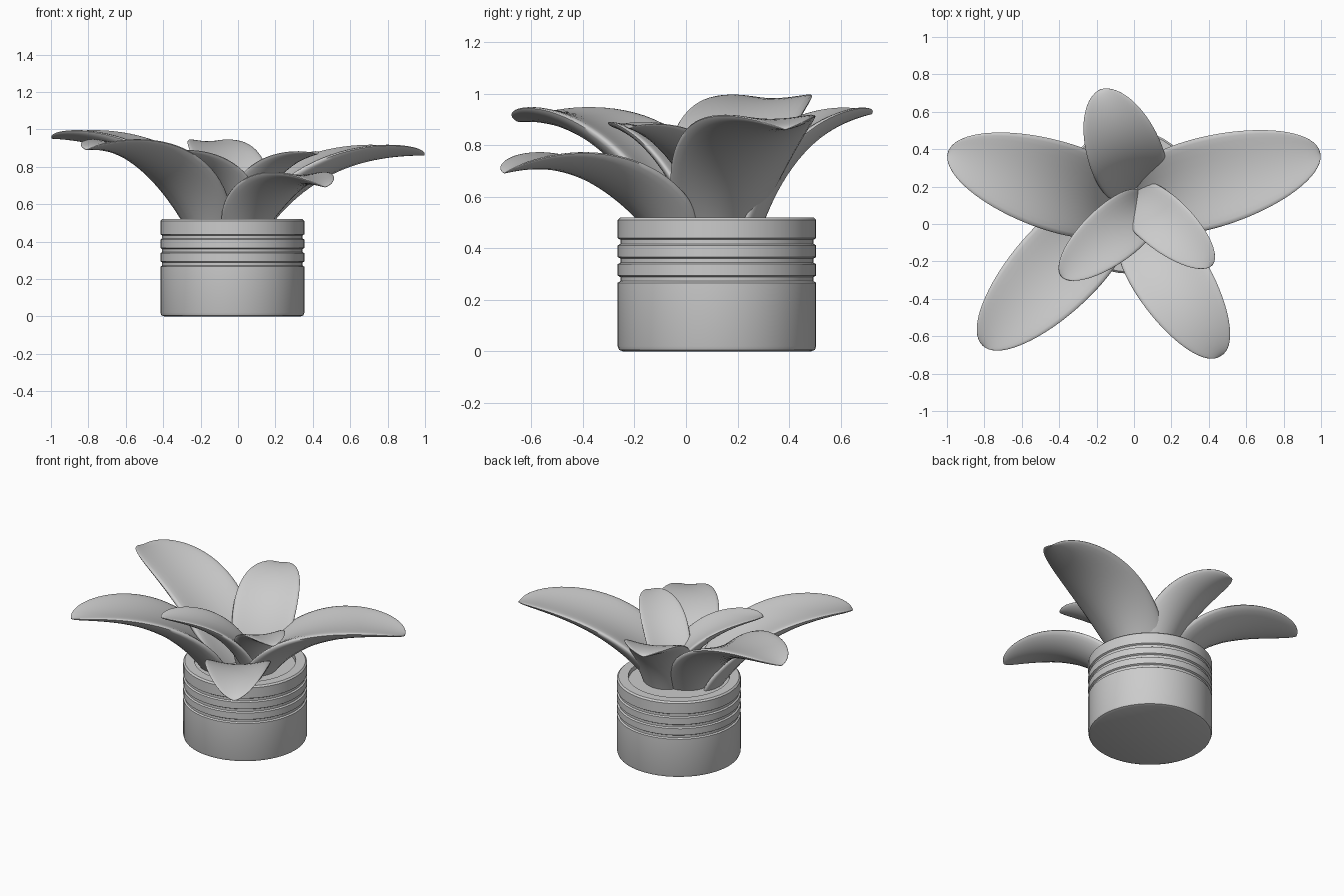
import bpy, bmesh, math
from mathutils import Vector

cube = bpy.data.objects.get("Cube")
if cube:
    bpy.data.objects.remove(cube, do_unlink=True)

GREY = (0.6, 0.6, 0.6, 1.0)
mat = bpy.data.materials.new("plain grey")
mat.use_nodes = True
mat.diffuse_color = GREY
mat.node_tree.nodes["Principled BSDF"].inputs["Base Color"].default_value = GREY


def finish(name, bm, angle):
    bmesh.ops.remove_doubles(bm, verts=bm.verts, dist=1e-5)
    bmesh.ops.recalc_face_normals(bm, faces=bm.faces)
    mesh = bpy.data.meshes.new(name)
    bm.to_mesh(mesh)
    bm.free()
    obj = bpy.data.objects.new(name, mesh)
    bpy.context.collection.objects.link(obj)
    mesh.materials.append(mat)
    bpy.ops.object.select_all(action="DESELECT")
    obj.select_set(True)
    bpy.context.view_layer.objects.active = obj
    bpy.ops.object.shade_smooth_by_angle(angle=math.radians(angle))


# Pot: lathed wall with three grooves, a flat rim and a recessed filling
def pot(center, radius, height):
    profile = [(0, 0), (radius - 0.02, 0), (radius - 0.005, 0.006), (radius, 0.02)]
    for z in (0.28, 0.352, 0.425):
        profile += [(radius, z - 0.014), (radius - 0.01, z - 0.008),
                    (radius - 0.01, z + 0.008), (radius, z + 0.014)]
    profile += [(radius, height - 0.01), (radius - 0.01, height),
                (radius - 0.07, height), (radius - 0.07, height - 0.03), (0, height - 0.03)]
    bm = bmesh.new()
    verts = [bm.verts.new((center[0] + r, center[1], z)) for r, z in profile]
    edges = [bm.edges.new(pair) for pair in zip(verts, verts[1:])]
    bmesh.ops.spin(bm, geom=verts + edges, cent=(*center, 0), axis=(0, 0, 1),
                   angle=math.tau, steps=48, use_merge=True)
    finish("pot", bm, 35)


# Leaf: elliptical blade with a thick cupped section, swept along an arching spine
def leaf(name, base, tip, z_base, z_tip, half_width, droop, rows=32, cols=14):
    base, tip = Vector((*base, 0)), Vector((*tip, 0))
    out = (tip - base).normalized()
    length, up = (tip - base).length, Vector((0, 0, 1))
    side = up.cross(out)
    p = [base + up * z_base,
         base + out * length * 0.22 + up * (z_base + 0.68 * (z_tip - z_base)),
         base + out * length * 0.54 + up * (z_tip + droop),
         tip + up * z_tip]
    start = 0.55
    bm = bmesh.new()
    rings = []
    for i in range(rows + 1):
        theta = start + (math.pi - start) * i / rows
        t = (math.cos(start) - math.cos(theta)) / (math.cos(start) + 1)
        q = 1 - t
        point = q**3 * p[0] + 3*q*q*t * p[1] + 3*q*t*t * p[2] + t**3 * p[3]
        tangent = (q*q * (p[1] - p[0]) + 2*q*t * (p[2] - p[1]) + t*t * (p[3] - p[2])).normalized()
        normal = tangent.cross(side)
        width = half_width * math.sin(theta)
        depth = width * (1 + 1.4 * q * q)
        ring = []
        for j in range(2 * cols):
            a = math.pi * j / cols
            u = math.cos(a)
            lift = depth * (0.15 + 0.21 * u * u + 0.15 * math.sin(a))
            ring.append(bm.verts.new(point + side * width * u + normal * lift))
        rings.append(ring)
    for lower, upper in zip(rings, rings[1:]):
        for j in range(2 * cols):
            k = (j + 1) % (2 * cols)
            bm.faces.new((lower[j], lower[k], upper[k], upper[j]))
    bm.faces.new(rings[0])
    finish(name, bm, 60)


pot((-0.03, 0.12), 0.385, 0.52)
leaf("back_right_leaf", (-0.16, 0.12), (-0.995, 0.385), 0.38, 0.95, 0.24, -0.02)
leaf("back_left_leaf", (0.1, 0.14), (0.995, 0.385), 0.38, 0.86, 0.245, 0.0)
leaf("front_right_leaf", (-0.2, -0.01), (-0.81, -0.65), 0.38, 0.89, 0.235, 0.01)
leaf("front_left_leaf", (0.06, -0.07), (0.465, -0.705), 0.38, 0.69, 0.205, 0.07)
leaf("rear_leaf", (0.0, 0.25), (-0.18, 0.72), 0.36, 0.92, 0.2, -0.05)
leaf("inner_right_leaf", (0.03, 0.07), (-0.39, -0.28), 0.42, 0.87, 0.155, -0.04)
leaf("inner_left_leaf", (0.03, 0.12), (0.42, -0.22), 0.42, 0.865, 0.145, -0.04)
